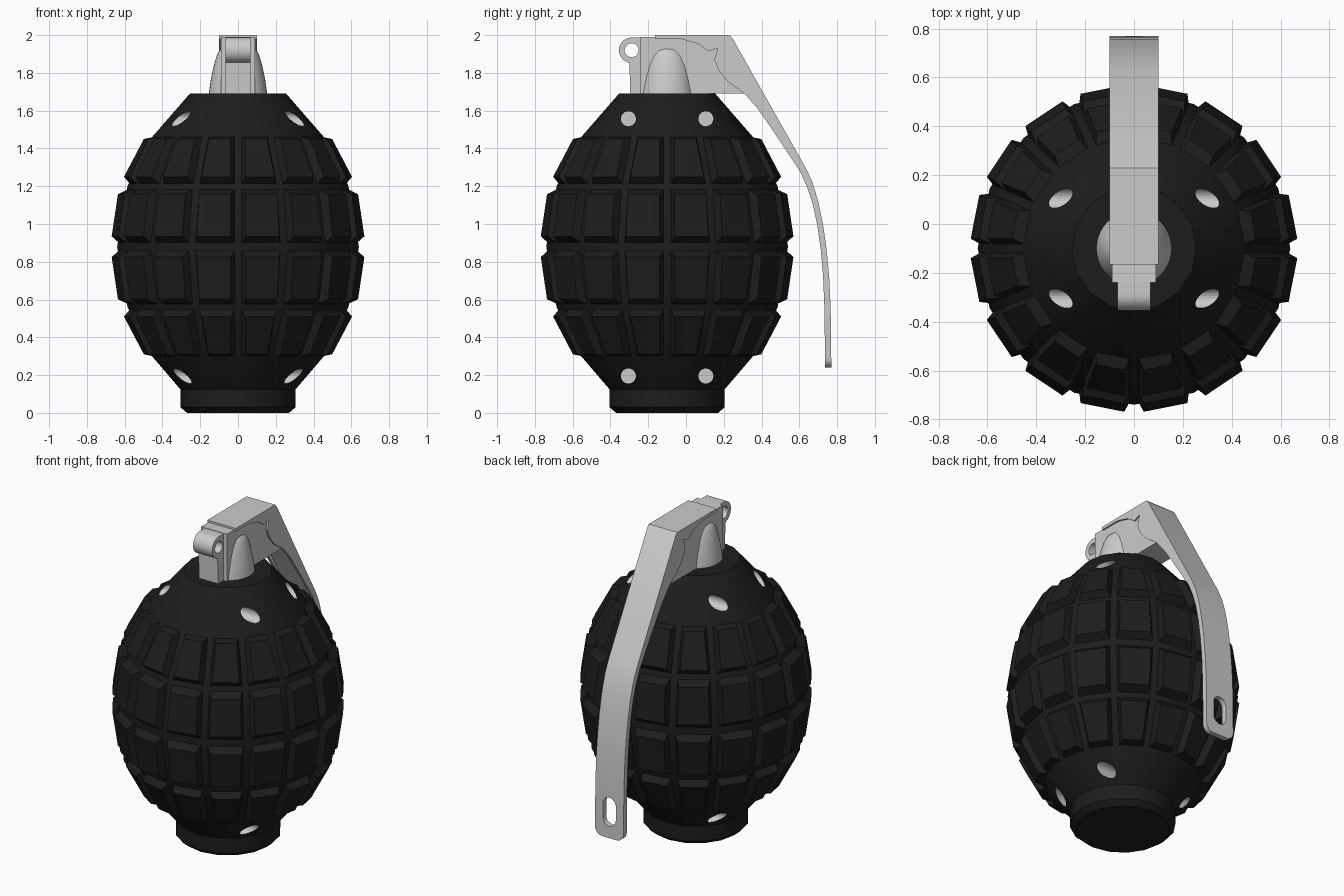
import bpy, bmesh, math
from mathutils import Matrix, Vector

if "Cube" in bpy.data.objects:
    bpy.data.objects.remove(bpy.data.objects["Cube"])

AXIS_Y = -0.10      # body axis
N = 16              # sides of the body


def material(name, col):
    m = bpy.data.materials.new(name)
    m.diffuse_color = (*col, 1)
    m.use_nodes = True
    m.node_tree.nodes["Principled BSDF"].inputs["Base Color"].default_value = m.diffuse_color
    return m


black = material("black", (0.012, 0.012, 0.012))
grey = material("grey", (0.8, 0.8, 0.8))


def finish(bm, name, mat=None, smooth=None):
    bmesh.ops.recalc_face_normals(bm, faces=bm.faces)
    me = bpy.data.meshes.new(name)
    bm.to_mesh(me)
    bm.free()
    ob = bpy.data.objects.new(name, me)
    bpy.context.collection.objects.link(ob)
    if mat:
        me.materials.append(mat)
    if smooth:
        select(ob)
        bpy.ops.object.shade_smooth_by_angle(angle=math.radians(smooth))
    return ob


def select(ob):
    bpy.ops.object.select_all(action='DESELECT')
    ob.select_set(True)
    bpy.context.view_layer.objects.active = ob


def revolve(profile, sides, name, mat=None, smooth=None):
    bm = bmesh.new()
    rings = [[bm.verts.new((r * math.cos(a), AXIS_Y + r * math.sin(a), z))
              for a in (2 * math.pi * i / sides for i in range(sides))] for r, z in profile]
    for p, q in zip(rings, rings[1:]):
        for i in range(sides):
            j = (i + 1) % sides
            bm.faces.new((p[i], p[j], q[j], q[i]))
    bm.faces.new(rings[0])
    bm.faces.new(rings[-1])
    return finish(bm, name, mat, smooth)


def extrude(loops, half, name, rot, loc=(0, 0, 0), smooth=30):
    """Filled 2D outline (inner loops become holes) given thickness."""
    cu = bpy.data.curves.new(name, 'CURVE')
    cu.dimensions, cu.fill_mode, cu.extrude = '2D', 'BOTH', half
    for pts in loops:
        sp = cu.splines.new('POLY')
        sp.points.add(len(pts) - 1)
        for p, (a, b) in zip(sp.points, pts):
            p.co = (a, b, 0, 1)
        sp.use_cyclic_u = True
    ob = bpy.data.objects.new(name, cu)
    bpy.context.collection.objects.link(ob)
    ob.rotation_euler, ob.location = rot, loc
    select(ob)
    bpy.ops.object.convert(target='MESH')
    ob = bpy.context.object
    bm = bmesh.new()
    bm.from_mesh(ob.data)
    bmesh.ops.remove_doubles(bm, verts=bm.verts, dist=1e-5)
    bmesh.ops.recalc_face_normals(bm, faces=bm.faces)
    bm.to_mesh(ob.data)
    bm.free()
    bpy.ops.object.shade_smooth_by_angle(angle=math.radians(smooth))
    return ob


def boolean(ob, cutter, op):
    m = ob.modifiers.new("cut", 'BOOLEAN')
    m.operation, m.object, m.solver = op, cutter, 'EXACT'
    select(ob)
    bpy.ops.object.modifier_apply(modifier=m.name)
    bpy.data.objects.remove(cutter)


def arc(cx, cy, r, a0, a1, n):
    return [(cx + r * math.cos(math.radians(a0 + (a1 - a0) * i / n)),
             cy + r * math.sin(math.radians(a0 + (a1 - a0) * i / n))) for i in range(n + 1)]


SIDE = (math.pi / 2, 0, math.pi / 2)   # outline in y,z ; thickness along x
FACE = (math.pi / 2, 0, 0)             # outline in x,z ; thickness along y

# body core
core = revolve([(.27, 0), (.305, .03), (.305, .125), (.455, .30), (.585, .56), (.64, .88),
                (.585, 1.20), (.455, 1.46), (.255, 1.69)], N, "body_core", black, 30)

# blind side holes with grey insides
HOLES = [(AXIS_Y + s * .205, z) for s in (-1, 1) for z in (.195, 1.557)]
bm = bmesh.new()
for y, z in HOLES:
    for sx in (-1, 1):
        bmesh.ops.create_cone(bm, cap_ends=True, segments=24, radius1=.04, radius2=.04, depth=.4,
                              matrix=Matrix.Translation((sx * .4, y, z)) @ Matrix.Rotation(math.pi / 2, 4, 'Y'))
cutter = finish(bm, "hole_cutter")
cutter.hide_render = True
boolean(core, cutter, 'DIFFERENCE')
core.data.materials.clear()
core.data.materials.append(black)
core.data.materials.append(grey)
for p in core.data.polygons:
    cs = [core.data.vertices[v].co for v in p.vertices]
    inside = any(all(math.hypot(c.y - y, c.z - z) < .042 for c in cs) for y, z in HOLES)
    p.material_index = 1 if inside else 0
select(core)
bpy.ops.object.shade_smooth_by_angle(angle=math.radians(30))

# raised blocks: (base low, base high, outer low, outer high) as (r, z), mirrored about z = .88
ROWS = [((.63, .90), (.58, 1.185), (.67, .935), (.637, 1.158)),
        ((.575, 1.215), (.45, 1.46), (.605, 1.25), (.50, 1.45))]
bm = bmesh.new()
for row in ROWS:
    for flip in (False, True):
        for k in range(N):
            quads = []
            for (lo, hi), gap in (((row[0], row[1]), .018), ((row[2], row[3]), .040)):
                q = []
                for (r, z), side in ((lo, 0), (lo, 1), (hi, 1), (hi, 0)):
                    a = 2 * math.pi * (k + side) / N + (gap / r if side == 0 else -gap / r)
                    q.append(bm.verts.new((r * math.cos(a), AXIS_Y + r * math.sin(a),
                                           1.76 - z if flip else z)))
                quads.append(q)
            b, o = quads
            bm.faces.new(o)
            bm.faces.new(b[::-1])
            for i in range(4):
                j = (i + 1) % 4
                bm.faces.new((b[i], b[j], o[j], o[i]))
finish(bm, "body_blocks", black)

# rounded boss under the fuze head
revolve([(.155, 1.68), (.152, 1.71), (.143, 1.77), (.128, 1.84), (.113, 1.89), (.098, 1.92), (.06, 1.95)],
        40, "fuze_boss", None, 40)

# fuze head block
extrude([[(-.24, 1.69), (.31, 1.69), (.21, 1.96), (.19, 1.982), (-.24, 1.99)]], .09, "fuze_head", SIDE)

# pin lug with eye
extrude([[(-.23, 1.69), (-.295, 1.69)] + arc(-.288, 1.92, .067, 260, 90, 20) + [(-.23, 1.987)],
         arc(-.288, 1.92, .037, 0, 345, 23)], .067, "pin_lug", SIDE)

# lever strip, trimmed by a plate outline with rounded end and slot
strip = [(-.165, 1.98), (-.165, 2.0), (.23, 2.0), (.245, 1.985), (.635, 1.295), (.67, 1.22), (.70, 1.12),
         (.725, 1.0), (.745, .86), (.758, .72), (.766, .55), (.77, .2),
         (.737, .2), (.733, .55), (.726, .72), (.714, .86), (.694, 1.0), (.67, 1.11),
         (.643, 1.19), (.608, 1.27), (.22, 1.962), (.21, 1.98)]
lever = extrude([strip], .12, "lever", SIDE)
plate = extrude([[(-.1, 2.1)] + arc(-.05, .29, .05, 180, 270, 6) + arc(.05, .29, .05, 270, 360, 6) + [(.1, 2.1)],
                 arc(0, .36, .045, 180, 360, 12) + arc(0, .45, .045, 0, 180, 12)],
                1.0, "lever_cutter", FACE)
plate.hide_render = True
boolean(lever, plate, 'INTERSECT')
select(lever)
bpy.ops.object.shade_smooth_by_angle(angle=math.radians(30))

# lever side flanges
flange = [(-.165, 1.995), (-.165, 1.985), (-.02, 1.978), (.06, 1.955), (.12, 1.915), (.168, 1.932),
          (.15, 1.87), (.175, 1.81), (.225, 1.75), (.31, 1.69), (.38, 1.61), (.46, 1.495),
          (.55, 1.36), (.612, 1.265), (.633, 1.293), (.243, 1.983), (.23, 1.996)]
for s, n in ((-1, "left"), (1, "right")):
    extrude([flange], .0085, "lever_flange_" + n, SIDE, (s * .0915, 0, 0))
